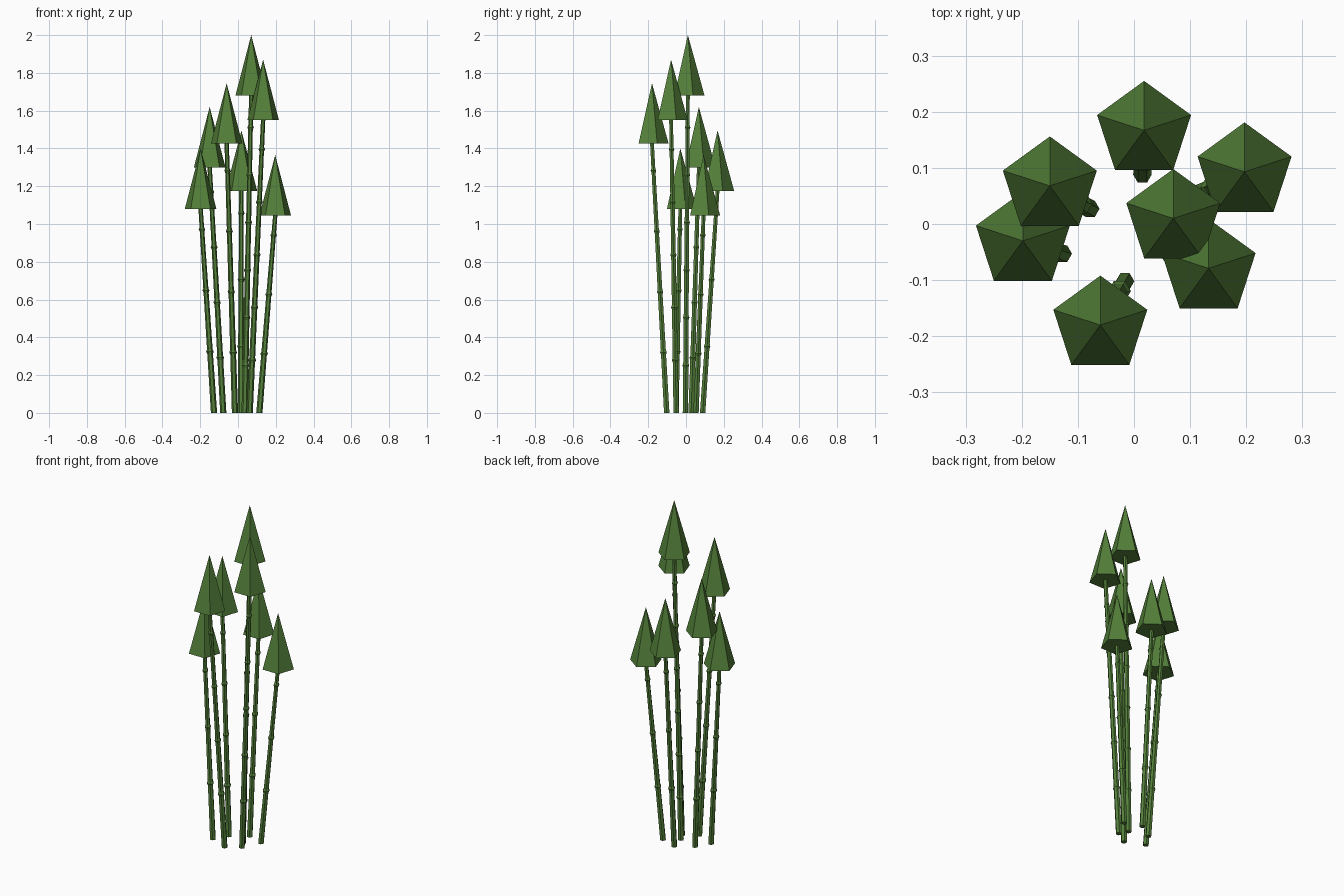
import bpy
import bmesh
from math import cos, sin, pi
from mathutils import Vector

cube = bpy.data.objects.get("Cube")
if cube:
    bpy.data.objects.remove(cube, do_unlink=True)

green = bpy.data.materials.new("leaf green")
green.use_nodes = True
colour = (0.088, 0.215, 0.042, 1)
green.diffuse_color = colour
green.node_tree.nodes["Principled BSDF"].inputs["Base Color"].default_value = colour

TIP_HEIGHT = 0.32
TIP_RADIUS = 0.088


def finish(bm, name):
    bmesh.ops.recalc_face_normals(bm, faces=bm.faces)
    mesh = bpy.data.meshes.new(name)
    bm.to_mesh(mesh)
    bm.free()
    mesh.materials.append(green)
    obj = bpy.data.objects.new(name, mesh)
    bpy.context.collection.objects.link(obj)
    return obj


def ring(bm, centre, radius, sides, turn=0):
    return [bm.verts.new(centre + Vector((cos(turn + 2 * pi * i / sides),
                                          sin(turn + 2 * pi * i / sides), 0)) * radius)
            for i in range(sides)]


def make_stalk(name, foot, top, knots):
    """Tapered six-sided stalk with evenly spaced raised knots."""
    profile = [(0, 0.0165)]
    for k in range(1, knots + 1):
        t = k * 0.9 / knots
        r = 0.0165 - 0.005 * t
        d = 0.012 / top.z
        profile += [(t - d, r), (t, r + 0.005), (t + d, r)]
    profile.append((1, 0.0115))
    bm = bmesh.new()
    rings = [ring(bm, foot.lerp(top, t), r, 6) for t, r in profile]
    for low, high in zip(rings, rings[1:]):
        for i in range(6):
            j = (i + 1) % 6
            bm.faces.new((low[i], low[j], high[j], high[i]))
    bm.faces.new(rings[0])
    bm.faces.new(rings[-1])
    finish(bm, name)


def make_tip(name, base):
    """Upright five-sided pointed head."""
    bm = bmesh.new()
    rim = ring(bm, base, TIP_RADIUS, 5, pi / 2)
    apex = bm.verts.new(base + Vector((0, 0, TIP_HEIGHT)))
    for i in range(5):
        bm.faces.new((rim[i], rim[(i + 1) % 5], apex))
    bm.faces.new(rim)
    finish(bm, name)


# foot x, foot y, head x, head y, head base height, knots
stalks = {
    "back": (0.015, 0.088, 0.018, 0.167, 1.175, 3),
    "back_left": (0.113, 0.053, 0.197, 0.093, 1.045, 3),
    "centre": (0.035, -0.003, 0.070, 0.010, 1.68, 6),
    "front_left": (0.062, -0.052, 0.133, -0.079, 1.55, 5),
    "front": (-0.016, -0.102, -0.060, -0.180, 1.425, 4),
    "back_right": (-0.078, 0.027, -0.150, 0.068, 1.30, 4),
    "front_right": (-0.127, -0.053, -0.198, -0.030, 1.08, 3),
}
for name, (fx, fy, hx, hy, z, knots) in stalks.items():
    head = Vector((hx, hy, z))
    make_stalk(name + "_stalk", Vector((fx, fy, 0)), head, knots)
    make_tip(name + "_tip", head)
